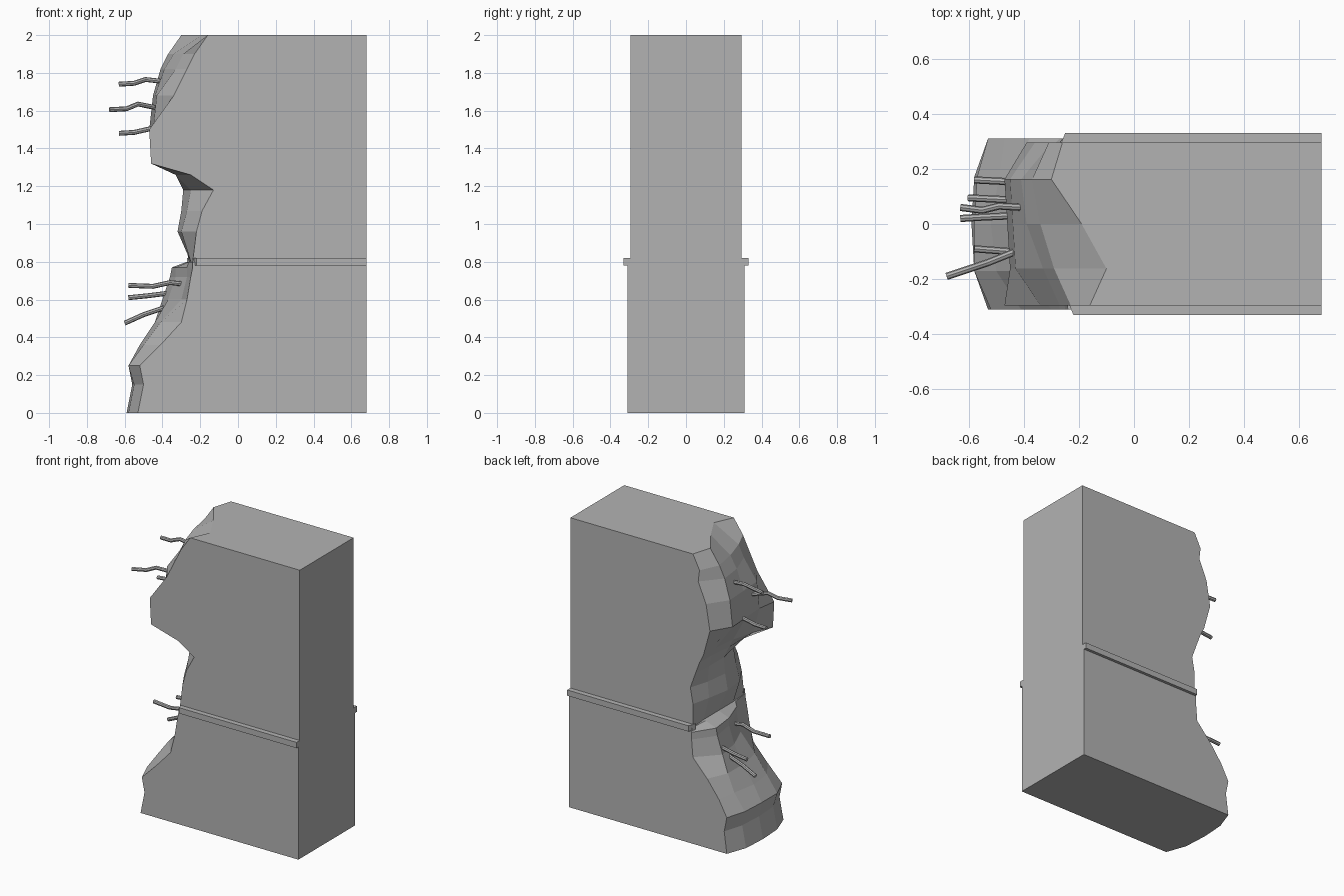
import bpy
import bmesh
from mathutils import Vector

default = bpy.data.objects.get("Cube")
if default:
    bpy.data.objects.remove(default, do_unlink=True)

RIGHT = 0.68                        # flat, unbroken end of the wall
ACROSS = (-1, -0.55, 0, 0.55, 1)    # columns across the thickness, front to back

concrete = bpy.data.materials.new("concrete grey")
concrete.use_nodes = True
GREY = (0.45, 0.45, 0.45, 1)
concrete.diffuse_color = GREY
concrete.node_tree.nodes["Principled BSDF"].inputs["Base Color"].default_value = GREY


def finish(name, bm):
    """Turn a bmesh into a flat-shaded object with the shared material."""
    bmesh.ops.recalc_face_normals(bm, faces=bm.faces)
    mesh = bpy.data.meshes.new(name)
    bm.to_mesh(mesh)
    bm.free()
    mesh.materials.append(concrete)
    obj = bpy.data.objects.new(name, mesh)
    bpy.context.collection.objects.link(obj)
    return obj


def broken_slab(name, half_depth, rows):
    """Slab with a flat right end and a jagged left end.
    Each row is a height followed by the reach of the break in every column."""
    bm = bmesh.new()
    grid = [[bm.verts.new((-reach, half_depth * a, z))
             for a, reach in zip(ACROSS, reaches)] for z, *reaches in rows]

    # jagged face
    for upper, lower in zip(grid, grid[1:]):
        for i in range(len(ACROSS) - 1):
            bm.faces.new((upper[i], upper[i + 1], lower[i + 1], lower[i]))

    # flat end, front, back, top and bottom
    ends = [[bm.verts.new((RIGHT, side * half_depth, z)) for side in (-1, 1)]
            for z in (rows[0][0], rows[-1][0])]
    (top_f, top_b), (low_f, low_b) = ends
    bm.faces.new((top_f, top_b, low_b, low_f))
    bm.faces.new([r[0] for r in grid] + [low_f, top_f])
    bm.faces.new([r[-1] for r in grid] + [low_b, top_b])
    bm.faces.new(grid[0] + [top_b, top_f])
    bm.faces.new(grid[-1] + [low_b, low_f])
    return finish(name, bm)


def trim_strip(name, side, start):
    """Thin ledge along one face, with a slanted broken end."""
    bm = bmesh.new()
    inner, outer = 0.28 * side, 0.33 * side
    plan = ((start - 0.02, inner), (start, outer), (RIGHT, outer), (RIGHT, inner))
    base = bm.faces.new([bm.verts.new((x, y, 0.78)) for x, y in plan])
    lift = bmesh.ops.extrude_face_region(bm, geom=[base])
    moved = [v for v in lift["geom"] if isinstance(v, bmesh.types.BMVert)]
    bmesh.ops.translate(bm, verts=moved, vec=Vector((0, 0, 0.04)))
    return finish(name, bm)


def rebar(name, path, radius=0.013, sides=8):
    """Bent steel bar swept along a path."""
    curve = bpy.data.curves.new(name, "CURVE")
    curve.dimensions = "3D"
    curve.bevel_depth = radius
    curve.bevel_resolution = (sides - 4) // 2
    curve.use_fill_caps = True
    spline = curve.splines.new("POLY")
    spline.points.add(len(path) - 1)
    for point, co in zip(spline.points, path):
        point.co = (*co, 1)
    spline.use_smooth = False
    curve.materials.append(concrete)
    obj = bpy.data.objects.new(name, curve)
    bpy.context.collection.objects.link(obj)
    return obj


# Upper wall, top to bottom
broken_slab("upper_wall", 0.295, [
    (2.0, .16, .10, .19, .30, .26),
    (1.9, .23, .29, .34, .37, .31),
    (1.82, .27, .33, .39, .41, .30),
    (1.68, .34, .43, .44, .45, .36),
    (1.5, .47, .45, .46, .47, .39),
    (1.32, .46, .40, .36, .34, .34),
    (1.26, .25, .33, .33, .31, .31),
    (1.18, .13, .25, .29, .29, .28),
    (1.07, .19, .27, .30, .28, .24),
    (.96, .22, .30, .32, .29, .26),
    (.8, .24, .25, .25, .25, .26),
])

# Lower wall, slightly thicker, spreading toward the foot
broken_slab("lower_wall", 0.31, [
    (.8, .24, .26, .25, .27, .26),
    (.77, .24, .27, .33, .35, .26),
    (.72, .25, .27, .33, .36, .26),
    (.6, .27, .30, .37, .40, .27),
    (.48, .30, .41, .44, .44, .38),
    (.36, .41, .50, .52, .49, .47),
    (.25, .52, .58, .58, .57, .53),
    (.15, .50, .55, .56, .55, .51),
    (0, .53, .58, .59, .58, .53),
])

# Ledge on both faces
trim_strip("front_trim", -1, -0.22)
trim_strip("back_trim", 1, -0.25)

# Exposed reinforcing bars, tip first
bars = {
    "upper_bar_high": [(-.63, .06, 1.74), (-.55, .05, 1.745), (-.49, .065, 1.765), (-.4, .06, 1.755)],
    "upper_bar_middle": [(-.68, -.19, 1.605), (-.59, -.16, 1.61), (-.53, -.14, 1.635), (-.43, -.1, 1.615)],
    "upper_bar_low": [(-.63, .02, 1.48), (-.55, .025, 1.485), (-.44, .03, 1.51)],
    "lower_bar_high": [(-.58, -.09, .675), (-.45, -.1, .67), (-.36, -.11, .69), (-.27, -.1, .68)],
    "lower_bar_middle": [(-.58, .16, .61), (-.48, .155, .62), (-.36, .14, .635)],
    "lower_bar_low": [(-.6, .095, .475), (-.5, .09, .52), (-.38, .085, .56)],
}
for bar_name, bar_path in bars.items():
    rebar(bar_name, bar_path)
